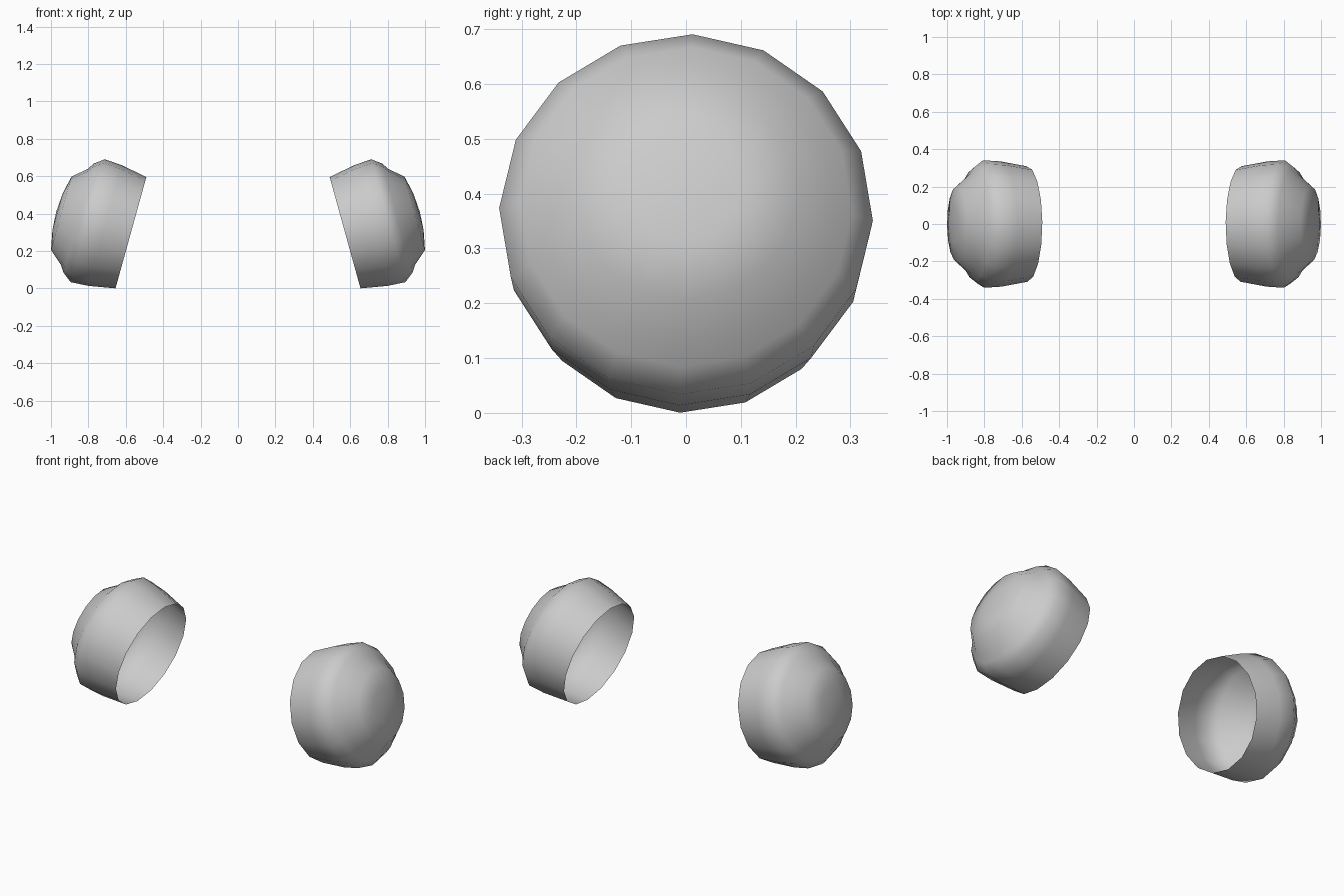
import bpy, bmesh, math
from mathutils import Vector

if "Cube" in bpy.data.objects:
    bpy.data.objects.remove(bpy.data.objects["Cube"])

SIDES = 16
# (distance along the cup axis, radius) from the open rim to the outer dome
PROFILE = [(0, .309), (.144, .335), (.24, .341), (.29, .303),
           (.315, .266), (.387, .203), (.408, .10)]
TIP = .415
CENTRE = Vector((.5725, 0, .298))
AXIS = Vector((.964, 0, .267)).normalized()
UP = Vector((-.267, 0, .964)).normalized()
SIDE = Vector((0, 1, 0))


def ear_cup(name, sign):
    """Tilted, open lathed shell; sign mirrors it across x = 0."""
    bm = bmesh.new()

    def vert(t, r, a):
        p = CENTRE + AXIS * t + (UP * math.cos(a) + SIDE * math.sin(a)) * r
        return bm.verts.new((p.x * sign, p.y, p.z))

    angles = [math.radians(2) + math.tau * k / SIDES for k in range(SIDES)]
    rings = [[vert(t, r, a) for a in angles] for t, r in PROFILE]
    tip = vert(TIP, 0, 0)
    # side walls
    for lo, hi in zip(rings, rings[1:]):
        for k in range(SIDES):
            n = (k + 1) % SIDES
            bm.faces.new((lo[k], lo[n], hi[n], hi[k]))
    # dome cap
    for k in range(SIDES):
        bm.faces.new((rings[-1][k], rings[-1][(k + 1) % SIDES], tip))
    # normals point outwards
    bm.normal_update()
    outward = Vector((AXIS.x * sign, 0, AXIS.z))
    if tip.link_faces[0].normal.dot(outward) < 0:
        bmesh.ops.reverse_faces(bm, faces=bm.faces[:])
    for f in bm.faces:
        f.smooth = True
    mesh = bpy.data.meshes.new(name)
    bm.to_mesh(mesh)
    bm.free()
    obj = bpy.data.objects.new(name, mesh)
    bpy.context.collection.objects.link(obj)


ear_cup("right_ear_cup", 1)
ear_cup("left_ear_cup", -1)
